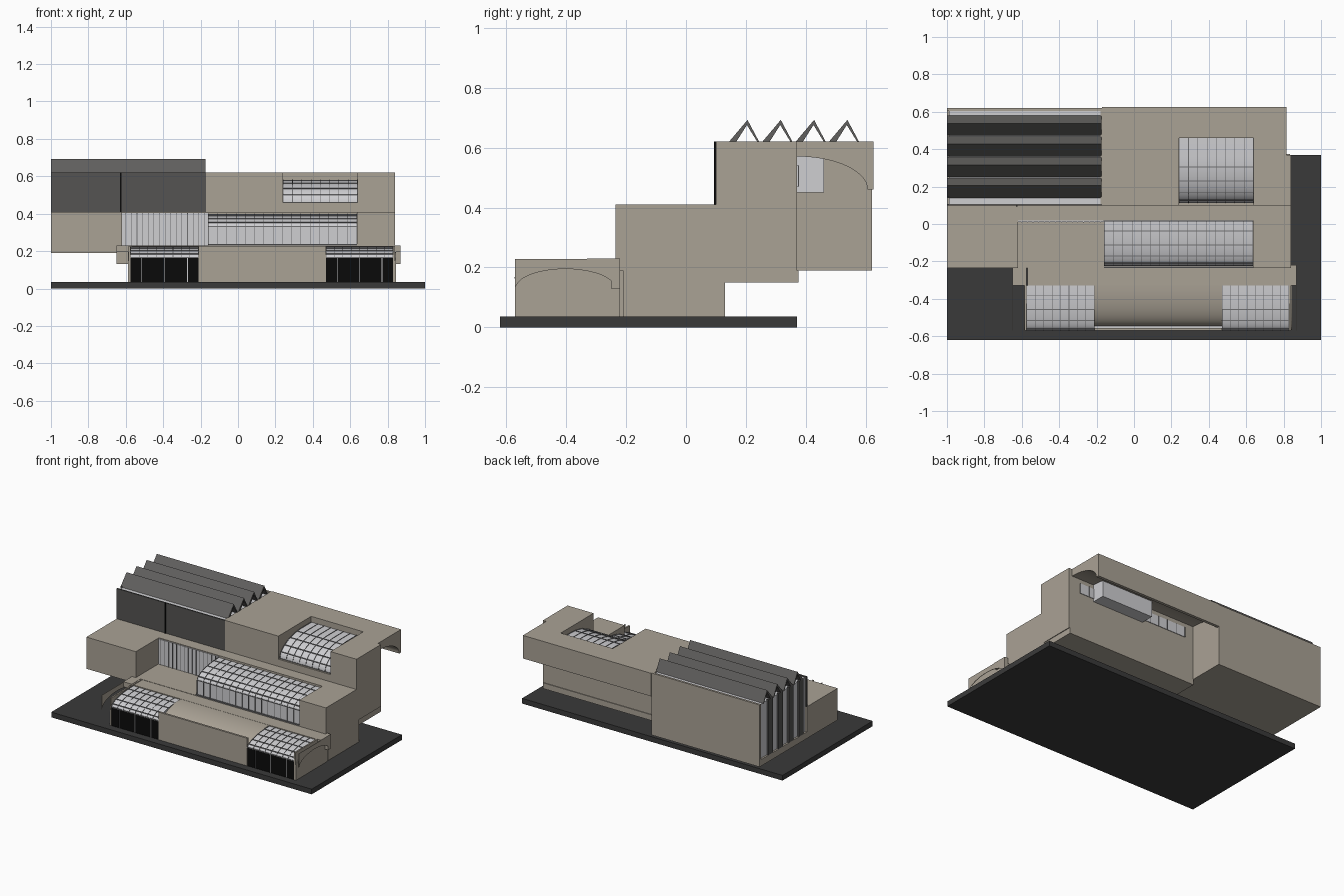
import bpy, bmesh, math

if "Cube" in bpy.data.objects:
    bpy.data.objects.remove(bpy.data.objects["Cube"])

def material(name, rgb):
    m = bpy.data.materials.new(name)
    m.diffuse_color = (*rgb, 1)
    m.use_nodes = True
    m.node_tree.nodes["Principled BSDF"].inputs["Base Color"].default_value = m.diffuse_color
    return m

STONE = material("warm_stone", (0.40, 0.36, 0.30))
BASE = material("dark_base", (0.042, 0.042, 0.042))
GLASS = material("pale_glass", (0.62, 0.62, 0.64))
TINT = material("tinted_glass", (0.09, 0.088, 0.085))
BLADE = material("sawtooth_grey", (0.12, 0.116, 0.112))
BLACK = material("black_glass", (0.003, 0.003, 0.003))
FRAME = material("frame_grey", (0.16, 0.16, 0.165))

def prism(name, x0, x1, profile, mat, smooth=False):
    """Extrude a y-z outline from x0 to x1."""
    bm = bmesh.new()
    a = [bm.verts.new((x0, y, z)) for y, z in profile]
    b = [bm.verts.new((x1, y, z)) for y, z in profile]
    n = len(profile)
    bm.faces.new(a)
    bm.faces.new(b[::-1])
    for i in range(n):
        bm.faces.new((a[i], b[i], b[(i + 1) % n], a[(i + 1) % n]))
    bmesh.ops.recalc_face_normals(bm, faces=bm.faces)
    me = bpy.data.meshes.new(name)
    bm.to_mesh(me)
    bm.free()
    me.materials.append(mat)
    ob = bpy.data.objects.new(name, me)
    bpy.context.collection.objects.link(ob)
    if smooth:
        bpy.ops.object.select_all(action='DESELECT')
        ob.select_set(True)
        bpy.context.view_layer.objects.active = ob
        bpy.ops.object.shade_smooth_by_angle(angle=math.radians(30))
    return ob

def box(name, x0, x1, y0, y1, z0, z1, mat=STONE):
    return prism(name, x0, x1, [(y0, z0), (y1, z0), (y1, z1), (y0, z1)], mat)

def arc(cy, cz, ry, rz, a0, a1, n=14):
    ts = [math.radians(a0 + (a1 - a0) * i / n) for i in range(n + 1)]
    return [(cy + ry * math.cos(t), cz + rz * math.sin(t)) for t in ts]

def glass_vault(name, x0, x1, y0, y1, yb, zb, z0, z1, cols):
    """Quarter vault rising from (y0, z0) to (y1, z1), flat to yb, with glazing bars."""
    curve = arc(y1, z0, y1 - y0, z1 - z0, 180, 90)
    flat = [(yb, z1)] if yb > y1 else []
    prism(name, x0, x1, [(y0, zb)] + curve + flat + [(max(yb, y1), zb)], GLASS, True)
    outer = arc(y1, z0, y1 - y0 + .003, z1 - z0 + .003, 180, 90)
    lid = [(yb, z1 + .003)] if flat else []
    for i in range(cols + 1):
        x = x0 + .002 + (x1 - x0 - .004) * i / cols
        prism(name + "_rib", x - .0015, x + .0015,
              outer + lid + flat + curve[::-1], FRAME)
    for i in (0, 3, 6, 9, 12):
        y, z = curve[i]
        box(name + "_bar", x0, x1, y - .003, y + .002, z - .002, z + .003, FRAME)

def mullions(name, x0, x1, n, y, z0, z1, mat):
    for i in range(n + 1):
        x = x0 + (x1 - x0) * i / n
        box(name, x - .0015, x + .0015, y - .003, y, z0, z1, mat)

# base slab and ground floor core
box("base_slab", -1, 1, -.62, .37, 0, .036, BASE)
box("ground_core", -.58, .84, -.21, .13, .036, .19)
box("rear_soffit_slab", -.17, .835, .13, .375, .15, .19)

# ground floor front wing
box("wing_roof", -.57, .83, -.33, -.21, .036, .228)
box("wing_front_wall", -.21, .47, -.57, -.556, .036, .228)
vault = arc(-.33, .13, .215, .097, 180, 90)
prism("wing_barrel_roof", -.21, .47, [(-.545, .036)] + vault + [(-.33, .036)], STONE, True)
box("wing_gutter", -.21, .47, -.556, -.545, .12, .135, GLASS)
for x0, x1 in ((-.575, -.21), (.47, .83)):
    glass_vault("corner_vault", x0, x1, -.568, -.33, -.33, .165, .165, .222, 8)
    box("corner_dark_glazing", x0, x1, -.568, -.33, .036, .165, BLACK)
    mullions("corner_mullion", x0 + .06, x1 - .06, 2, -.567, .036, .165, GLASS)

# wing end walls with arched panels and side hoods
arch = arc(-.402, .13, .166, .065, 180, 0, 20)
panel = [(-.568, .036)] + arch + [(-.236, .036)]
for s, x0, x1, xe, pm in ((-1, -.585, -.575, -.65, GLASS), (1, .83, .84, .868, STONE)):
    box("wing_end_wall", x0, x1, -.57, -.22, .036, .228)
    xp = x0 if s < 0 else x1
    lo, hi = sorted((xp, xp + s * .004))
    prism("arched_panel", lo, hi, panel, pm)
    lo, hi = sorted((xp, xe))
    box("side_hood_top", lo, hi, -.33, -.22, .195, .23)
    box("side_hood_back", lo, hi, -.25, -.22, .13, .195)
    lo, hi = sorted((xe, xe - s * .003))
    hood = [(-.57, .13), (-.57, .228), (-.22, .228), (-.22, .13)]
    prism("side_hood_face", lo, hi, hood + arch[::-1][1:-1], STONE)

# second floor: slab, left block, right block, back mass
box("second_slab", -.62, .84, -.235, .10, .19, .23)
box("second_left_block", -1, -.62, -.235, .10, .19, .41)
box("second_right_block", .635, .84, -.235, .10, .19, .41)
box("second_rear_strip", -.62, .635, .018, .10, .23, .41)
box("second_back_mass", -.17, .84, .10, .37, .19, .46)

# terrace glazing and second floor vault
box("terrace_glazing", -.62, -.16, .012, .018, .23, .405, GLASS)
mullions("terrace_mullion", -.60, -.18, 14, .012, .23, .405, FRAME)
box("second_glazing", -.16, .635, -.222, .018, .23, .33, GLASS)
glass_vault("second_vault", -.16, .635, -.222, .015, .015, .33, .33, .398, 16)
mullions("second_mullion", -.158, .633, 16, -.222, .23, .33, FRAME)
box("second_sill", -.16, .635, -.235, -.228, .225, .237, FRAME)

# third floor right part with skylight notch
box("third_left_mass", -.17, .24, .10, .37, .46, .62)
box("third_right_mass", .64, .84, .10, .37, .46, .62)
glass_vault("skylight", .24, .64, .115, .36, .46, .45, .46, .58, 8)

# rear overhang with curved soffit, lowered behind the skylight
soffit = arc(.37, .46, .235, .11, 0, 90)
for x0, x1 in ((-.17, .24), (.64, .815)):
    prism("rear_overhang", x0, x1,
          [(.37, .62), (.625, .62), (.625, .46)] + soffit, STONE, True)
prism("rear_overhang_middle", .24, .64,
      [(.37, .575), (.46, .575), (.46, .62), (.625, .62), (.625, .46)] + soffit, STONE, True)
box("rear_strip_window", -.10, .75, .37, .374, .47, .54, GLASS)
mullions("rear_window_mullion", -.10, .75, 12, .377, .47, .54, FRAME)

# left hall
box("hall_floor", -1, -.17, .10, .62, .19, .235)
box("hall_core", -.988, -.18, .106, .607, .235, .612, GLASS)
box("hall_back_wall", -1, -.17, .605, .62, .235, .62)
box("hall_side_wall", -.18, -.17, .108, .62, .235, .62)
box("hall_front_glazing", -1, -.17, .098, .107, .41, .62, TINT)
box("hall_front_post", -.63, -.622, .094, .098, .41, .62, BLACK)

# sawtooth roof lights and matching side fins
for k in range(4):
    d = k * .111
    tooth = [(.14, .615), (.165, .615), (.203, .675), (.24, .615), (.246, .615), (.205, .692)]
    prism("sawtooth", -1, -.175, [(y + d, z) for y, z in tooth], BLADE)
    box("side_fin", -1, -.986, .14 + d, .19 + d, .235, .62, TINT)
